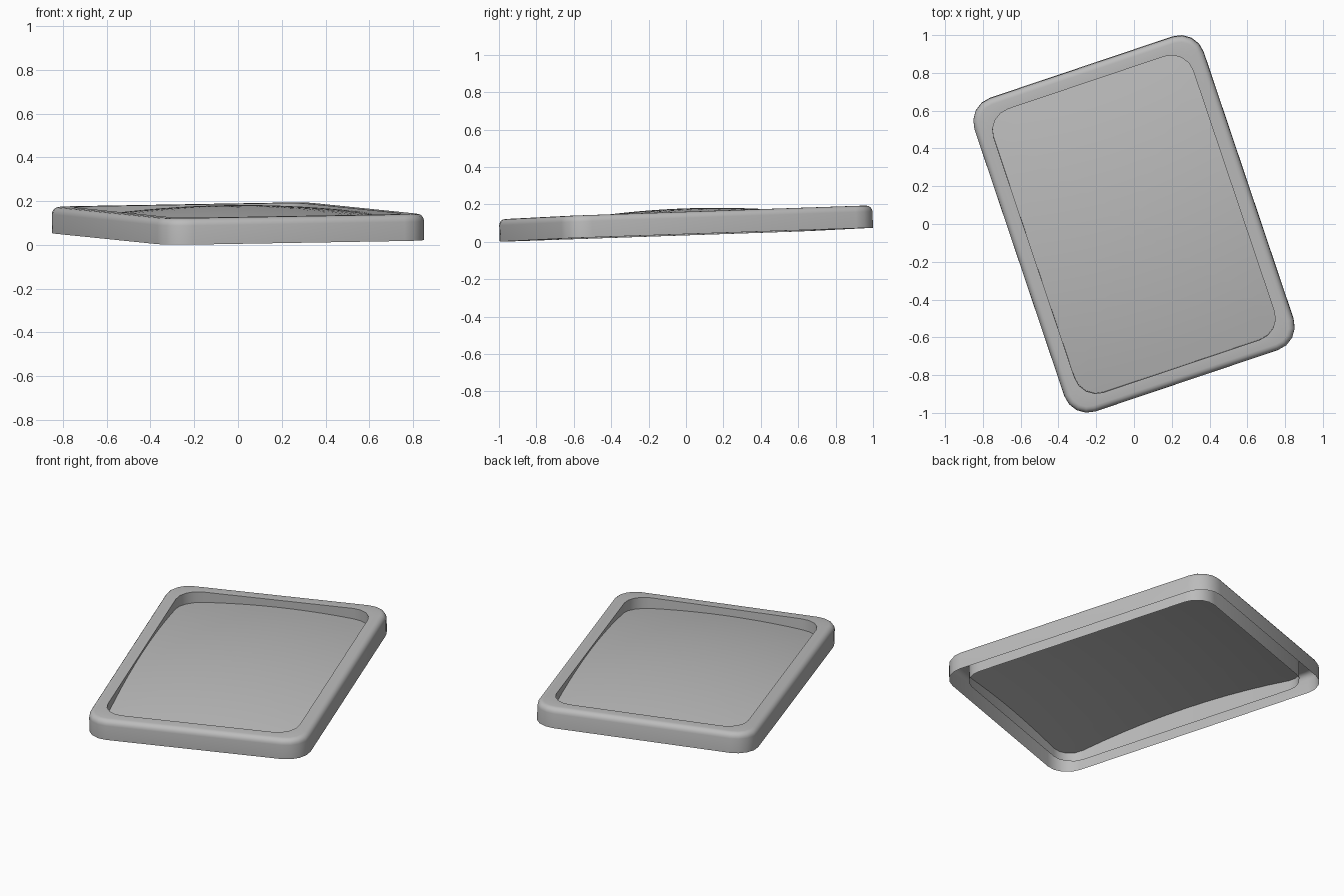
import bpy
import bmesh
from math import sin, cos, pi, radians
from mathutils import Vector, Matrix

if "Cube" in bpy.data.objects:
    bpy.data.objects.remove(bpy.data.objects["Cube"], do_unlink=True)

HALF_W, HALF_L, HALF_H = 0.64, 0.875, 0.06
CORNER, BEVEL, RIM = 0.13, 0.033, 0.083
INNER_W, INNER_L, INNER_R = HALF_W - RIM, HALF_L - RIM, 0.12

grey = bpy.data.materials.new("plain grey")
grey.use_nodes = True
grey.diffuse_color = (0.5, 0.5, 0.5, 1)
grey.node_tree.nodes["Principled BSDF"].inputs["Base Color"].default_value = (0.5, 0.5, 0.5, 1)

# Slight tilt of the whole tray, after turning it about z
tilt = Vector((0, 0, 1)).rotation_difference(Vector((-0.005, -0.036, 1))).to_matrix().to_4x4()
PLACE = Matrix.Translation((0, 0, 0.0975)) @ tilt @ Matrix.Rotation(radians(18.6), 4, "Z")


def outline(w, l, r, edge_cuts=1, corner_cuts=4):
    """Counter-clockwise rounded rectangle with divided straight sides."""
    pts = []
    for q, (sx, sy) in enumerate(((1, 1), (-1, 1), (-1, -1), (1, -1))):
        centre = Vector((sx * (w - r), sy * (l - r)))
        for i in range(corner_cuts + 1):
            a = (q + i / corner_cuts) * pi / 2
            pts.append(centre + r * Vector((cos(a), sin(a))))
    out = []
    for i, p in enumerate(pts):
        out.append(p)
        if i % (corner_cuts + 1) == corner_cuts:
            nxt = pts[(i + 1) % len(pts)]
            out += [p.lerp(nxt, k / edge_cuts) for k in range(1, edge_cuts)]
    return out


def loft(name, rings, tip=None):
    """Join matching rings of points with quads, closing onto a tip if given."""
    bm = bmesh.new()
    loops = [[bm.verts.new(p) for p in ring] for ring in rings]
    n = len(loops[0])
    for a, b in zip(loops, loops[1:]):
        for i in range(n):
            j = (i + 1) % n
            bm.faces.new((a[i], a[j], b[j], b[i]))
    if tip:
        top = bm.verts.new(tip)
        for i in range(n):
            bm.faces.new((loops[-1][i], loops[-1][(i + 1) % n], top))
    mesh = bpy.data.meshes.new(name)
    bm.to_mesh(mesh)
    bm.free()
    mesh.materials.append(grey)
    obj = bpy.data.objects.new(name, mesh)
    bpy.context.collection.objects.link(obj)
    obj.matrix_world = PLACE
    bpy.ops.object.select_all(action="DESELECT")
    obj.select_set(True)
    bpy.context.view_layer.objects.active = obj
    bpy.ops.object.shade_smooth_by_angle(angle=radians(35))
    return obj


def level(points, z):
    return [(p.x, p.y, z) for p in points]


# Frame: outer wall, rounded top edge, flat rim and inner wall, open below
frame = [level(outline(HALF_W, HALF_L, CORNER), -HALF_H)]
for k in range(5):
    a = k / 4 * pi / 2
    inset = BEVEL * (1 - cos(a))
    frame.append(level(outline(HALF_W - inset, HALF_L - inset, CORNER - inset),
                       HALF_H - BEVEL * (1 - sin(a))))
inner = outline(INNER_W, INNER_L, INNER_R)
frame += [level(inner, HALF_H), level(inner, -HALF_H)]
loft("frame", frame)

# Domed panel, highest in the middle and sinking towards the corners
CROWN, FALL = HALF_H + 0.021, 0.105
edge = outline(INNER_W, INNER_L, INNER_R, edge_cuts=10)
STEPS = 10
panel = []
for k in range(STEPS, 0, -1):
    ring = [p * (k / STEPS) for p in edge]
    panel.append([(p.x, p.y, CROWN - FALL * p.length_squared) for p in ring])
loft("domed_panel", panel, tip=(0, 0, CROWN))
